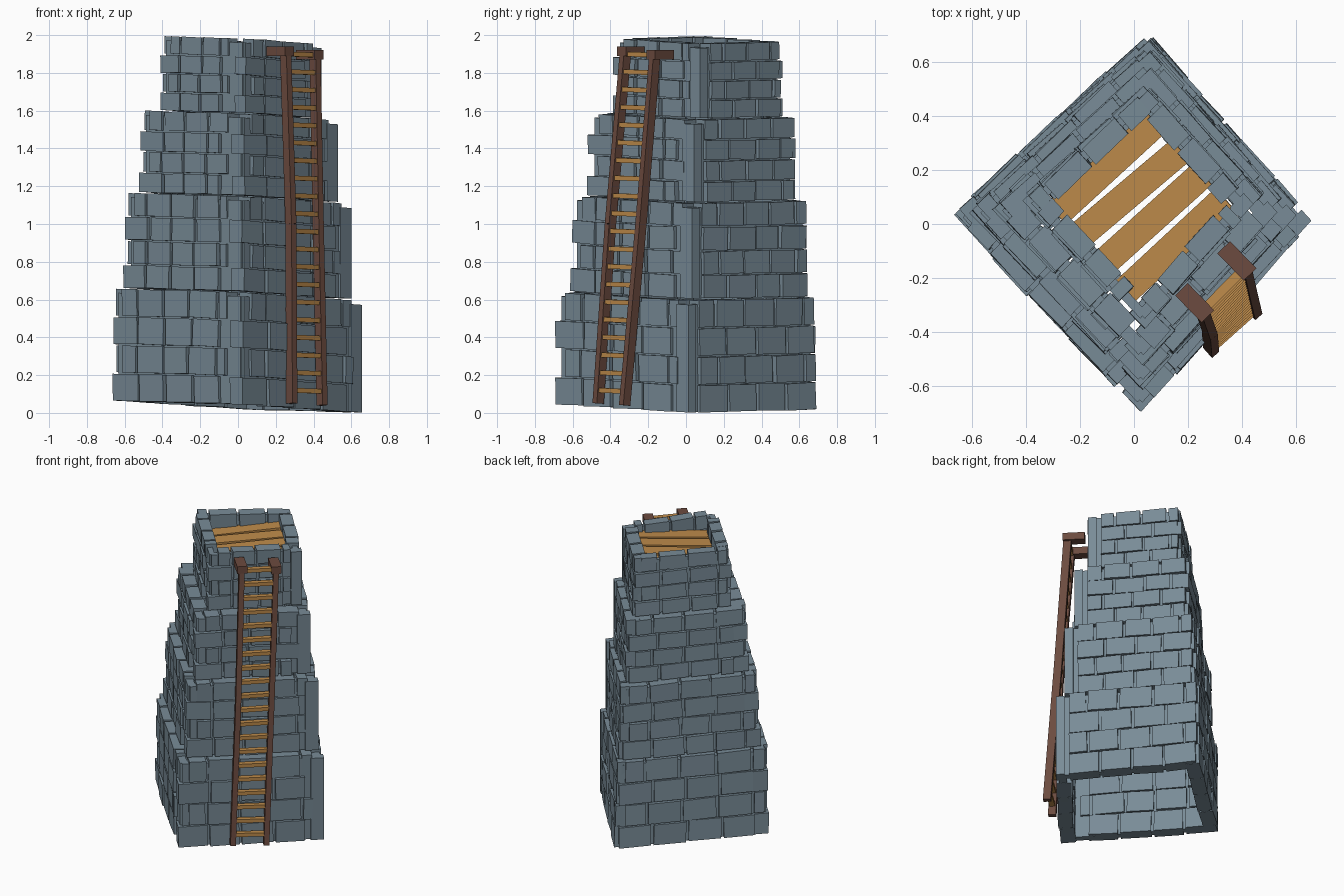
import bpy, bmesh, math, random
from mathutils import Vector, Matrix

if "Cube" in bpy.data.objects:
    bpy.data.objects.remove(bpy.data.objects["Cube"])

random.seed(7)
ROT = math.radians(44)


def material(name, rgb):
    m = bpy.data.materials.new(name)
    m.diffuse_color = (*rgb, 1)
    m.use_nodes = True
    m.node_tree.nodes["Principled BSDF"].inputs["Base Color"].default_value = m.diffuse_color
    return m


STONE = material("stone", (0.19, 0.26, 0.31))
WOOD = material("light_wood", (0.52, 0.26, 0.07))
DARK = material("dark_wood", (0.15, 0.07, 0.05))


def settle(v, cx, cy):
    # crooked plan, then the whole tower stands slightly out of level
    x = v.x + 0.06 * abs(v.y) + cx
    y = v.y * 1.05 + 0.035 * abs(v.x) + cy
    return Vector((x, y, v.z - 0.05 * x - 0.02 * y))


def box(bm, centre, size, mat=Matrix(), at=None, jit=0.0):
    m = mat @ Matrix.Translation(centre)
    if jit:
        m = m @ Matrix.Rotation(random.uniform(-2.5, 2.5) * jit, 4, 'X') \
            @ Matrix.Rotation(random.uniform(-3, 3) * jit, 4, 'Z') \
            @ Matrix.Rotation(random.uniform(-3, 3) * jit, 4, 'Y')
    m = m @ Matrix.Diagonal((*size, 1))
    for v in bmesh.ops.create_cube(bm, size=1, matrix=m)["verts"]:
        if at:
            v.co = settle(v.co, *at)


def beam(bm, a, b, side, w, d):
    # rectangular bar from a to b, width w along side
    z = (b - a).normalized()
    y = z.cross(side).normalized()
    x = y.cross(z)
    m = Matrix((x, y, z)).transposed().to_4x4()
    m.translation = (a + b) / 2
    box(bm, (0, 0, 0), (w, d, (b - a).length), m)


def finish(name, bm, mat):
    me = bpy.data.meshes.new(name)
    bmesh.ops.recalc_face_normals(bm, faces=bm.faces)
    bm.to_mesh(me)
    bm.free()
    me.materials.append(mat)
    ob = bpy.data.objects.new(name, me)
    bpy.context.collection.objects.link(ob)


# Tiers: bottom, top, half side, thickness, centre x, centre y, stones per row
TIERS = [
    (0.03, 0.63, 0.473, 0.095, -0.005, 0.0, 4),
    (0.63, 1.14, 0.430, 0.095, 0.0, 0.02, 4),
    (1.14, 1.58, 0.377, 0.095, 0.005, 0.033, 3.5),
    (1.58, 1.98, 0.308, 0.08, 0.015, 0.065, 3),
]
# Walls: name, left inset and right inset of odd and even courses
WALLS = [
    ("front_right_wall", (0, 0.07), (0.12, 0.07)),
    ("back_right_wall", (0.085, 0.085), (0.02, 0.015)),
    ("back_left_wall", (0.01, 0.05), (0.085, 0.025)),
    ("front_left_wall", (0, 0.065), (0.17, 0.12)),
]

# Stone walls: staggered courses over a recessed core
for k, (name, left, right) in enumerate(WALLS):
    bm = bmesh.new()
    for z0, z1, h, t, cx, cy, n in TIERS:
        # local x runs along the wall, local -y points outward
        m = Matrix.Rotation(ROT + k * math.pi / 2, 4, 'Z')
        rh = (z1 - z0) / 4
        zc, hc = (z0 + z1) / 2 - 0.01, z1 - z0 - 0.03
        box(bm, (0, -h + t / 2, zc), (2 * h - 0.07, t - 0.045, hc), m, (cx, cy))
        if k == 1:   # tall corner post
            box(bm, (-h + 0.035, -h + t / 2, zc), (0.055, t - 0.01, hc), m, (cx, cy))
        for r in range(4):
            e = r % 2
            u0, u1 = -h + left[e], h - right[e]
            step = (u1 - u0) / n
            cuts = [u0]
            p = u0 + step * (0.6 if e else 1)
            while p < u1 - step * 0.35:
                cuts.append(p + random.uniform(-0.01, 0.01))
                p += step
            cuts.append(u1)
            for a, b in zip(cuts, cuts[1:]):
                out = random.uniform(-0.008, 0.006) - 0.003 * (r - 1)
                box(bm, ((a + b) / 2, -h + t / 2 - out, z0 + rh * (r + 0.5)),
                    (b - a - 0.016, t - 0.004, rh - 0.008), m, (cx, cy), 0.01)
    finish(name, bm, STONE)

# Lookout deck planks
bm = bmesh.new()
m = Matrix.Translation((0.025, 0.065, 1.885)) @ Matrix.Rotation(math.radians(42), 4, 'Z') \
    @ Matrix.Rotation(-0.06, 4, 'Y')
for i in range(4):
    mm = m @ Matrix.Translation((0, (i - 1.5) * 0.127, 0)) \
        @ Matrix.Rotation(random.uniform(-0.04, 0.04), 4, 'Z')
    box(bm, (0, 0, 0), (0.50, 0.105, 0.025), mm)
finish("deck_planks", bm, WOOD)

# Ladder: two bent rails with hooks over the parapet
side = Vector((0.75, 0.66, 0)).normalized()
inward = Vector((-0.7, 0.72, 0)).normalized()
RAILS = [
    [Vector((0.285, -0.465, 0.05)), Vector((0.28, -0.4, 1.0)), Vector((0.252, -0.32, 1.915))],
    [Vector((0.445, -0.325, 0.04)), Vector((0.425, -0.24, 0.98)), Vector((0.408, -0.165, 1.895))],
]
bm = bmesh.new()
for pts in RAILS:
    beam(bm, pts[0], pts[1], side, 0.035, 0.05)
    beam(bm, pts[1], pts[2], side, 0.035, 0.05)
    top = pts[2]
    beam(bm, top - inward * 0.03, top + inward * 0.11, side, 0.065, 0.05)
finish("ladder_rails", bm, DARK)


def at_height(pts, z):
    a, b = (pts[0], pts[1]) if z < pts[1].z else (pts[1], pts[2])
    return a.lerp(b, (z - a.z) / (b.z - a.z))


# Ladder rungs
bm = bmesh.new()
for i in range(20):
    z = 0.12 + i * 0.0937
    a, b = at_height(RAILS[0], z), at_height(RAILS[1], z - 0.006)
    beam(bm, a, b, Vector((0, 0, 1)), 0.025, 0.035)
finish("ladder_rungs", bm, WOOD)
